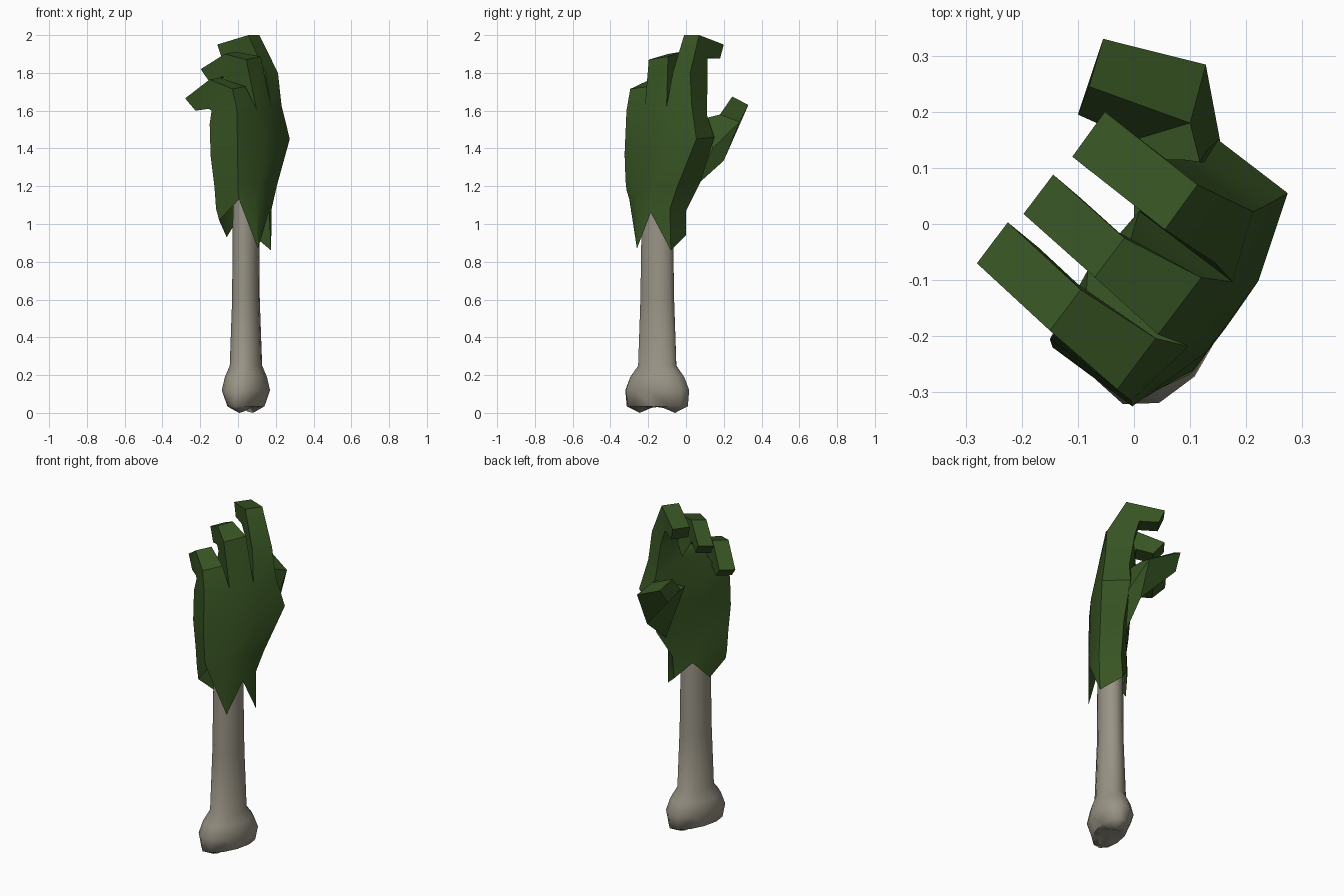
import bpy
import bmesh
import math
from mathutils import Vector, Matrix

default_cube = bpy.data.objects.get("Cube")
if default_cube:
    bpy.data.objects.remove(default_cube, do_unlink=True)


def make_material(name, colour):
    material = bpy.data.materials.new(name)
    material.use_nodes = True
    material.diffuse_color = colour
    shader = material.node_tree.nodes["Principled BSDF"]
    shader.inputs["Base Color"].default_value = colour
    shader.inputs["Roughness"].default_value = 0.8
    return material


def loft(bm, sections, cap_end=False):
    """Skin a row of closed sections that have equal point counts."""
    rows = [[bm.verts.new(point) for point in section] for section in sections]
    for lower, upper in zip(rows, rows[1:]):
        count = len(lower)
        for i in range(count):
            j = (i + 1) % count
            bm.faces.new((lower[i], lower[j], upper[j], upper[i]))
    if cap_end:
        bm.faces.new(rows[-1])
    return rows


def finish(bm, name, material, angle):
    """Weld the mesh, make an object of it and shade it."""
    bmesh.ops.remove_doubles(bm, verts=bm.verts, dist=0.0005)
    bmesh.ops.recalc_face_normals(bm, faces=bm.faces)
    mesh = bpy.data.meshes.new(name)
    bm.to_mesh(mesh)
    bm.free()
    mesh.materials.append(material)
    part = bpy.data.objects.new(name, mesh)
    bpy.context.collection.objects.link(part)
    bpy.ops.object.select_all(action="DESELECT")
    bpy.context.view_layer.objects.active = part
    part.select_set(True)
    bpy.ops.object.shade_smooth_by_angle(angle=math.radians(angle))
    return part


green = make_material("dark green skin", (0.039, 0.09, 0.017, 1))
ivory = make_material("grey ivory bone", (0.32, 0.295, 0.235, 1))

# Bone: elliptical shaft that flares into a two-lobed knob
bone_centre = Vector((0.042, -0.152, 0))
bone_twist = Matrix.Rotation(math.radians(-20), 3, "Z")
bone_sides = 12
bone_profile = [(1.3, .06, .08), (1, .068, .088), (.6, .07, .095),
                (.25, .083, .107), (.19, .105, .152), (.12, .119, .18),
                (.035, .085, .172), (0, .05, .1)]


def bone_ring(height, radius_x, radius_y):
    ring = []
    for i in range(bone_sides):
        turn = math.tau * i / bone_sides
        groove = .035 * math.cos(turn) ** 2 if height < .01 else 0
        offset = Vector((radius_x * math.cos(turn),
                         radius_y * math.sin(turn), height + groove))
        ring.append(bone_centre + bone_twist @ offset)
    return ring


bm = bmesh.new()
bone_rows = loft(bm, [bone_ring(*row) for row in bone_profile])
bm.faces.new(bone_rows[0])
pit = bm.verts.new(bone_centre + Vector((0, 0, .045)))
last_ring = bone_rows[-1]
for i in range(bone_sides):
    bm.faces.new((last_ring[i], last_ring[(i + 1) % bone_sides], pit))
finish(bm, "arm_bone", ivory, 60)

# Palm: each ring has two back corners and two palm corners
back_direction = Vector((.8, -.6, 0))


def palm_ring(back_outer, back_thumb, front_thumb, front_outer, bulge, swell):
    a, c, d, f = map(Vector, (back_outer, back_thumb, front_thumb, front_outer))
    push_back = back_direction * bulge
    push_front = back_direction * -swell
    return [a, a.lerp(c, 1 / 3) + push_back, a.lerp(c, 2 / 3) + push_back, c,
            d, d.lerp(f, 1 / 3) + push_front, d.lerp(f, 2 / 3) + push_front, f]


hem = palm_ring((.005, -.3, 0), (.175, -.08, 0), (.08, 0, 0),
                (-.1, -.235, 0), .055, .025)
hem_heights = (1.13, .87, 1.06, .86, .94, 1.03, .93, 1.02)
for point, height in zip(hem, hem_heights):
    point.z = height

wrist = palm_ring((0, -.315, 1.18), (.178, -.085, 1.08), (.09, 0, 1.07),
                  (-.116, -.225, 1.08), .05, .025)
heel = palm_ring((0, -.32, 1.23), (.205, -.045, 1.2), (.14, .08, 1.23),
                 (-.125, -.225, 1.2), .05, .01)
middle = palm_ring((-.003, -.325, 1.37), (.274, .055, 1.45), (.15, .15, 1.46),
                   (-.145, -.22, 1.36), .05, 0)
knuckles = palm_ring((-.005, -.315, 1.6), (.23, .03, 1.63), (.125, .11, 1.58),
                     (-.15, -.205, 1.53), .03, .03)
# The webs between the fingers rise on the palm side
for web in knuckles[5:7]:
    web.z += .14

bm = bmesh.new()
loft(bm, [hem, wrist, heel, middle, knuckles])


# Fingers: each grows from one third of the knuckle ring and curls to the palm
def add_finger(slot, width, knuckle_scale, bends):
    root = [knuckles[slot], knuckles[slot + 1],
            knuckles[6 - slot], knuckles[7 - slot]]
    sections = [root]
    for i, (outer, inner) in enumerate(bends):
        outer, inner = Vector(outer), Vector(inner)
        across = Vector(width)
        wide = across * knuckle_scale if i == 0 else across
        sections.append([outer, outer + wide, inner + across, inner])
    loft(bm, sections, cap_end=True)


little_bends = [((-.03, -.295, 1.715), (-.14, -.195, 1.6)),
                ((-.15, -.19, 1.765), (-.155, -.18, 1.61)),
                ((-.28, -.07, 1.665), (-.225, -.115, 1.6))]
long_bends = [((.043, -.197, 1.87), (-.06, -.1, 1.75)),
              ((-.07, -.095, 1.9), (-.08, -.085, 1.78)),
              ((-.197, .018, 1.82), (-.15, -.022, 1.75))]
index_bends = [((.145, -.07, 1.8), (.03, .035, 1.79)),
               ((.055, -.01, 2), (0, .035, 1.88)),
               ((-.11, .12, 1.95), (-.085, .1, 1.875))]
add_finger(0, (.055, .073, .01), 1.25, little_bends)
add_finger(1, (.053, .07, .012), 1.45, long_bends)
add_finger(2, (.058, .08, 0), 1.15, index_bends)
finish(bm, "hand", green, 32)

# Thumb: rooted in the side of the palm and bent across it
thumb_root = [(.155, .14, 1.4), (.12, .1, 1.56), (0, .01, 1.52), (.1, .05, 1.2)]
thumb_bend = [(.128, .284, 1.54), (.1, .18, 1.58),
              (0, .15, 1.5), (.12, .2, 1.335)]
thumb_tip = [(-.055, .33, 1.63), (-.08, .245, 1.675),
             (-.1, .195, 1.6), (-.07, .27, 1.54)]
bm = bmesh.new()
loft(bm, [thumb_root, thumb_bend, thumb_tip], cap_end=True)
finish(bm, "thumb", green, 32)
